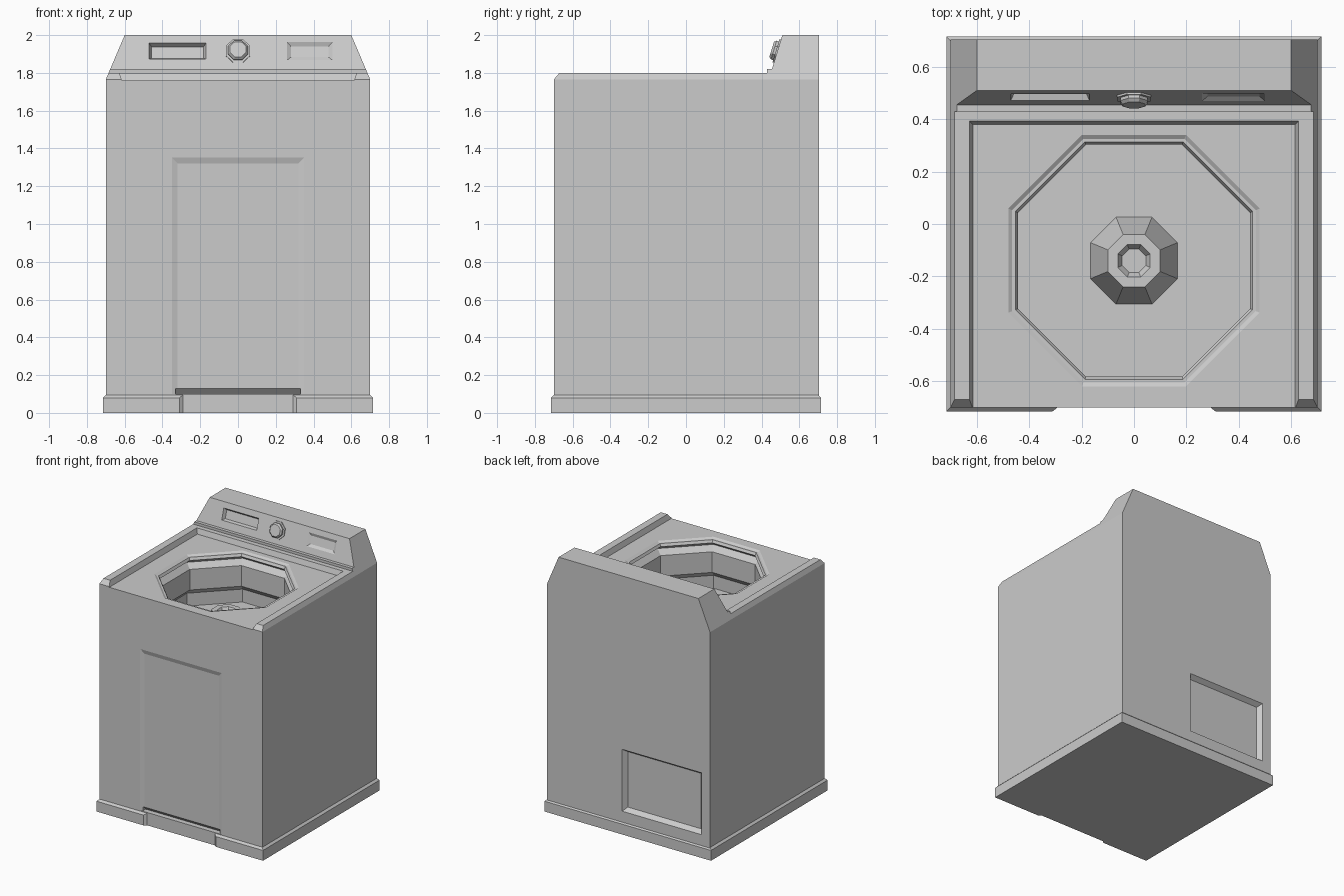
import bpy, bmesh, math
from mathutils import Matrix, Vector

cube = bpy.data.objects.get("Cube")
if cube:
    bpy.data.objects.remove(cube, do_unlink=True)

grey = bpy.data.materials.new("light_grey_enamel")
grey.use_nodes = True
grey.diffuse_color = (0.6, 0.6, 0.6, 1)
grey.node_tree.nodes["Principled BSDF"].inputs["Base Color"].default_value = (0.6, 0.6, 0.6, 1)


def finish(name, bm):
    bmesh.ops.recalc_face_normals(bm, faces=bm.faces)
    mesh = bpy.data.meshes.new(name)
    bm.to_mesh(mesh)
    bm.free()
    mesh.materials.append(grey)
    obj = bpy.data.objects.new(name, mesh)
    bpy.context.collection.objects.link(obj)
    return obj


def loft_mesh(loops, frame=Matrix()):
    """Skin matching loops of points and cap both ends."""
    bm = bmesh.new()
    rings = [[bm.verts.new(frame @ Vector(p)) for p in loop] for loop in loops]
    n = len(rings[0])
    for a, b in zip(rings, rings[1:]):
        for i in range(n):
            j = (i + 1) % n
            bm.faces.new((a[i], a[j], b[j], b[i]))
    bm.faces.new(rings[0])
    bm.faces.new(rings[-1])
    return bm


def loft(name, loops, frame=Matrix()):
    return finish(name, loft_mesh(loops, frame))


def rect(x0, x1, y0, y1, z):
    return [(x0, y0, z), (x1, y0, z), (x1, y1, z), (x0, y1, z)]


def octagon(apothem, z):
    r = apothem / math.cos(math.pi / 8)
    return [(r * math.cos((i + 0.5) * math.pi / 4), r * math.sin((i + 0.5) * math.pi / 4), z)
            for i in range(8)]


def frame(origin, u, v):
    u, v = Vector(u).normalized(), Vector(v).normalized()
    return Matrix.Translation(origin) @ Matrix((u, v, u.cross(v))).transposed().to_4x4()


def recess(w, h, bevel, depth, place):
    """Cutter for a rectangular recess with sloping edges."""
    loops = []
    for z, grow in ((depth, bevel), (-depth, -bevel)):
        a, b = w / 2 + grow, h / 2 + grow
        loops.append(rect(-a, a, -b, b, z))
    return loft("recess_cutter", loops, place)


def cut(obj, cutters):
    for c in cutters:
        c.hide_render = True
        mod = obj.modifiers.new("cut", "BOOLEAN")
        mod.operation, mod.solver, mod.object = "DIFFERENCE", "EXACT", c
    graph = bpy.context.evaluated_depsgraph_get()
    graph.update()
    mesh = bpy.data.meshes.new_from_object(obj.evaluated_get(graph))
    obj.modifiers.clear()
    obj.data = mesh
    mesh.name = obj.name
    for c in cutters:
        bpy.data.objects.remove(c, do_unlink=True)


# Cabinet and console: side profile swept across, shoulders sliced off
profile = [(-0.7, 0.02), (0.705, 0.02), (0.705, 2), (0.51, 2), (0.455, 1.82),
           (0.43, 1.82), (0.43, 1.8), (-0.67, 1.8), (-0.7, 1.765)]
bm = loft_mesh([[(x, y, z) for y, z in profile] for x in (-0.7, 0.7)])
for side in (-1, 1):
    geom = bm.verts[:] + bm.edges[:] + bm.faces[:]
    out = bmesh.ops.bisect_plane(bm, geom=geom, plane_co=(side * 0.7, 0, 1.765),
                                 plane_no=(side * 0.235, 0, 0.1), clear_outer=True)
    edges = [e for e in out["geom_cut"] if isinstance(e, bmesh.types.BMEdge)]
    bmesh.ops.holes_fill(bm, edges=[e for e in edges if e.is_boundary], sides=0)
cabinet = finish("cabinet", bm)

# Sunken deck, drum well, front panel with toe kick
deck = loft("deck_cutter", [rect(-0.615, 0.615, -0.9, 0.38, 1.76),
                            rect(-0.635, 0.635, -0.9, 0.4, 1.82)])
well_axis = Matrix.Translation((0, -0.14, 0))
well_profile = [(0.495, 1.77), (0.465, 1.75), (0.453, 1.75), (0.443, 1.73), (0.48, 1.7),
                (0.445, 1.66), (0.445, 1.5), (0.48, 1.46), (0.48, 1.36)]
well = loft("well_cutter", [octagon(a, z) for a, z in well_profile], well_axis)
panel = loft("panel_cutter", [rect(-0.38, 0.38, 0.1, 1.385, 0.01),
                              rect(-0.32, 0.32, 0.1, 1.32, -0.01)],
             frame((0, -0.7, 0), (1, 0, 0), (0, 0, 1)))
kick = loft("kick_cutter", [[(x, -0.72, 0.1), (x, -0.72, 0.13), (x, -0.69, 0.13), (x, -0.66, 0.1)]
                            for x in (-0.33, 0.33)])
# Rear service recess
rear = recess(0.68, 0.48, 0.025, 0.035,
              frame((-0.285, 0.705, 0.415), (-1, 0, 0), (0, 0, 1)))


# Display window and button panel on the sloping console face
def on_console(x, z):
    y = 0.455 + 0.055 * (z - 1.82) / 0.18
    return frame((x, y, z), (1, 0, 0), (0, 0.055, 0.18))


display = recess(0.3, 0.088, 0.012, 0.025, on_console(-0.32, 1.915))
buttons = recess(0.24, 0.1, 0.02, 0.012, on_console(0.38, 1.915))
cut(cabinet, [deck, well, panel, kick, rear, display, buttons])

# Control knob
loft("control_knob", [octagon(a, h) for a, h in
                      ((0.064, -0.005), (0.064, 0.008), (0.052, 0.008), (0.052, 0.02), (0.042, 0.032))],
     on_console(0, 1.915))

# Agitator with hollow cap
loft("agitator", [octagon(a, z) for a, z in
                  ((0.17, 1.35), (0.1, 1.53), (0.062, 1.53), (0.045, 1.5))], well_axis)

# Plinth with a shallow notch at the front
plinth = loft("plinth", [rect(-s, s, -s, s, z) for s, z in ((0.715, 0), (0.715, 0.08), (0.7, 0.095))])
notch = loft("notch_cutter", [[(-0.33, -0.73, z), (0.33, -0.73, z), (0.29, -0.699, z), (-0.29, -0.699, z)]
                              for z in (-0.1, 0.2)])
cut(plinth, [notch])
